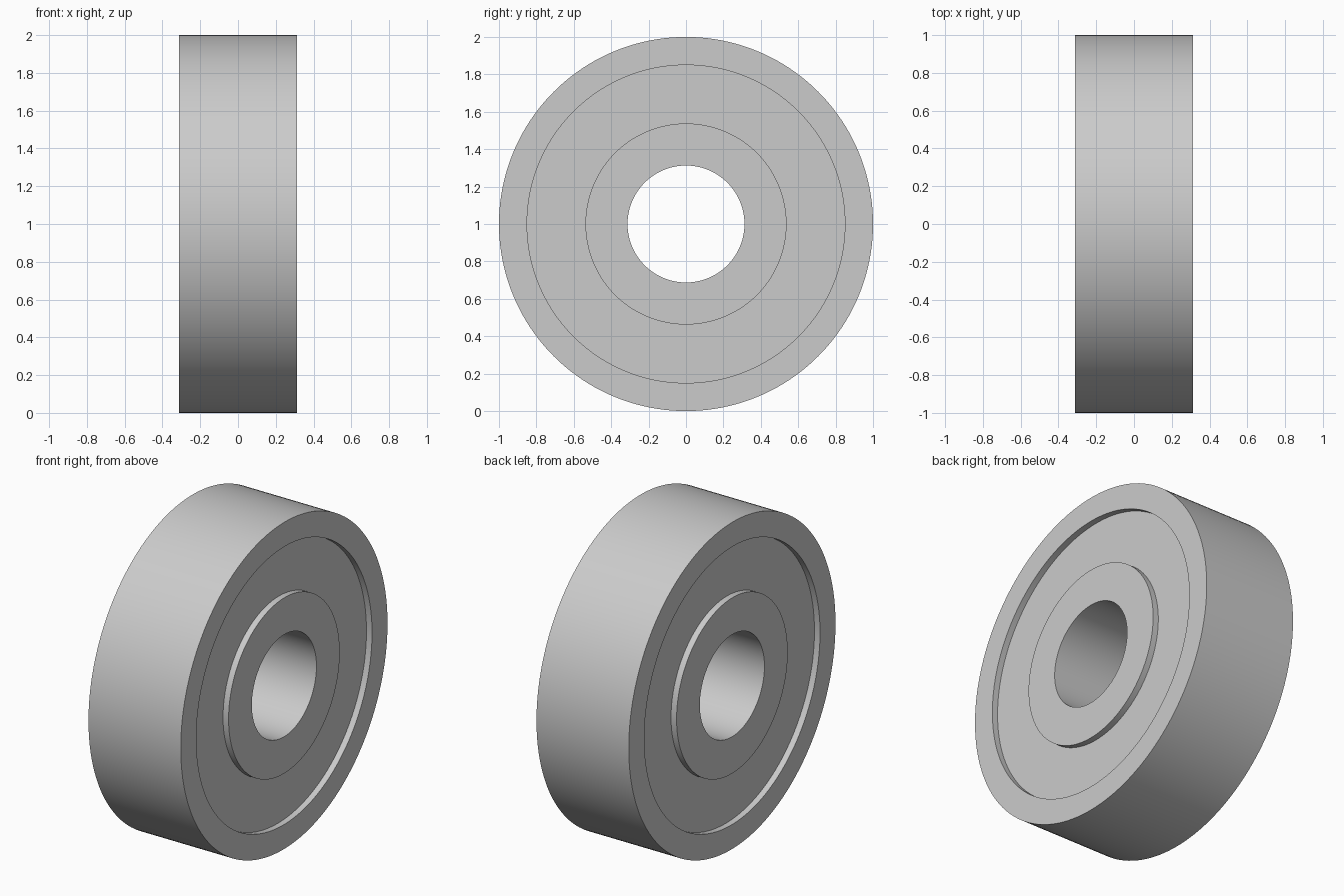
import bpy
import bmesh
import math
from mathutils import Matrix, Vector

cube = bpy.data.objects.get("Cube")
if cube:
    bpy.data.objects.remove(cube, do_unlink=True)

# Main dimensions
OUTER, BORE, HALF_WIDTH = 1.0, 0.3125, 0.3125
GROOVE_OUT, GROOVE_IN, GROOVE_DEPTH = 0.85, 0.5375, 0.0375
SEGMENTS = 160

# Brushed steel colour
steel = bpy.data.materials.new("light_grey_steel")
steel.use_nodes = True
colour = (0.6, 0.6, 0.6, 1.0)
steel.diffuse_color = colour
steel.node_tree.nodes["Principled BSDF"].inputs["Base Color"].default_value = colour

# Half cross-section as (radius, x), mirrored to the other side
floor = HALF_WIDTH - GROOVE_DEPTH
half = [(BORE, HALF_WIDTH), (GROOVE_IN, HALF_WIDTH), (GROOVE_IN, floor),
        (GROOVE_OUT, floor), (GROOVE_OUT, HALF_WIDTH), (OUTER, HALF_WIDTH)]
profile = half + [(r, -x) for r, x in reversed(half)]

# Ring body: the closed section revolved about the x axis
bm = bmesh.new()
rings = []
for i in range(SEGMENTS):
    turn = Matrix.Rotation(math.tau * i / SEGMENTS, 3, 'X')
    rings.append([bm.verts.new(turn @ Vector((x, 0, r)) + Vector((0, 0, OUTER)))
                  for r, x in profile])
for a, b in zip(rings, rings[1:] + rings[:1]):
    for j in range(len(profile)):
        k = (j + 1) % len(profile)
        bm.faces.new((a[j], a[k], b[k], b[j]))
bmesh.ops.recalc_face_normals(bm, faces=bm.faces)

mesh = bpy.data.meshes.new("bearing_ring")
bm.to_mesh(mesh)
bm.free()
mesh.materials.append(steel)
ring = bpy.data.objects.new("bearing_ring", mesh)
bpy.context.collection.objects.link(ring)

# Smooth round walls, crisp rims
bpy.ops.object.select_all(action='DESELECT')
ring.select_set(True)
bpy.context.view_layer.objects.active = ring
bpy.ops.object.shade_smooth_by_angle(angle=math.radians(30))
